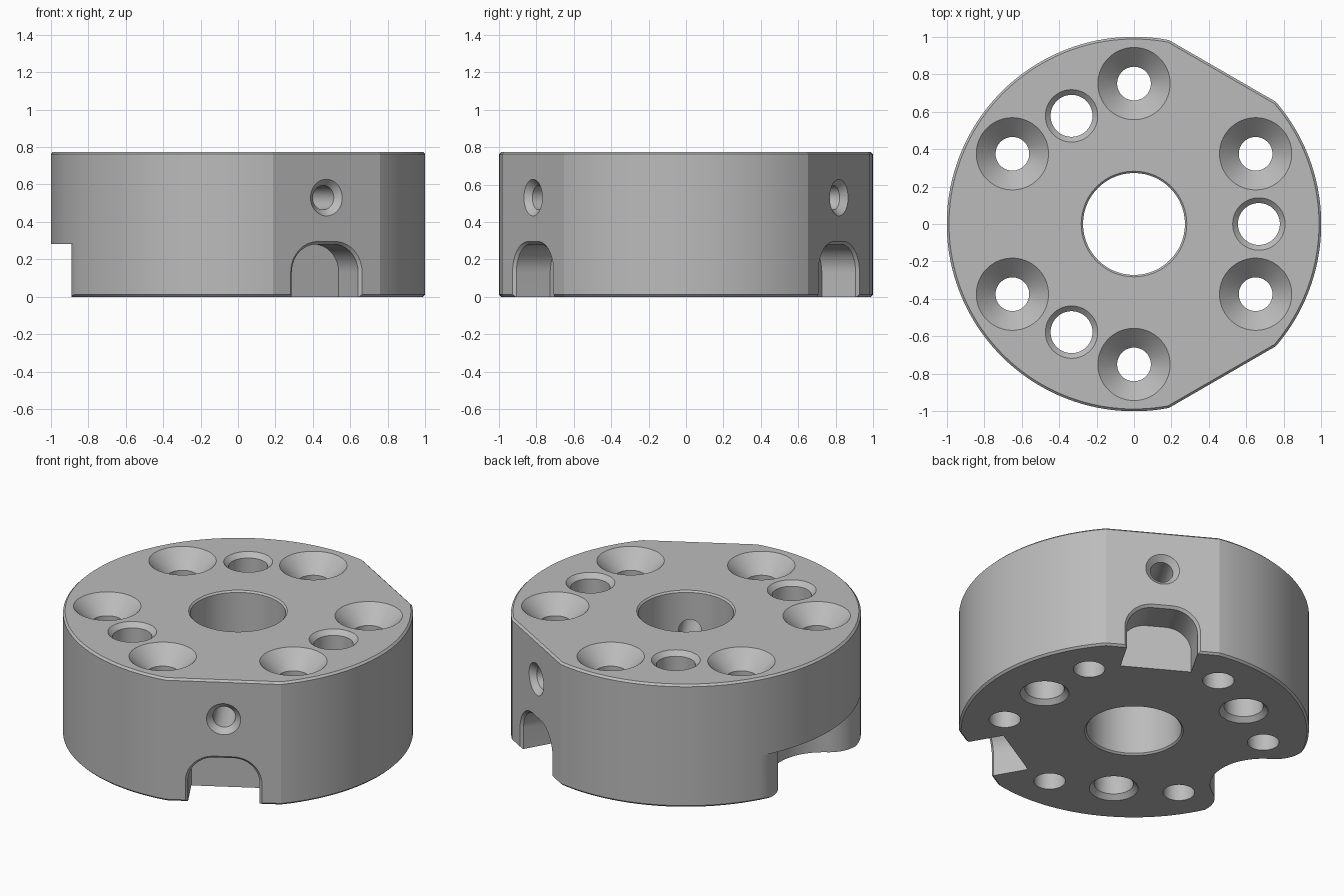
import bpy, bmesh
from math import sin, cos, acos, sqrt, atan2, pi, radians
from mathutils import Vector, Matrix

if "Cube" in bpy.data.objects:
    bpy.data.objects.remove(bpy.data.objects["Cube"])

HEIGHT = 0.774
FLAT = 0.944          # distance of the two side flats from the axis
FLAT_ANGLES = (radians(60), radians(-60))

steel = bpy.data.materials.new("steel grey")
steel.use_nodes = True
steel.diffuse_color = (0.5, 0.5, 0.5, 1)
steel.node_tree.nodes["Principled BSDF"].inputs["Base Color"].default_value = (0.5, 0.5, 0.5, 1)


def loft(name, rings, matrix=Matrix()):
    """Closed solid through rings that share one point count."""
    bm = bmesh.new()
    loops = [[bm.verts.new(matrix @ Vector(p)) for p in ring] for ring in rings]
    n = len(loops[0])
    for a, b in zip(loops, loops[1:]):
        for i in range(n):
            j = (i + 1) % n
            bm.faces.new((a[i], a[j], b[j], b[i]))
    bm.faces.new(loops[0])
    bm.faces.new(loops[-1])
    bmesh.ops.recalc_face_normals(bm, faces=bm.faces)
    mesh = bpy.data.meshes.new(name)
    bm.to_mesh(mesh)
    bm.free()
    mesh.materials.append(steel)
    obj = bpy.data.objects.new(name, mesh)
    bpy.context.collection.objects.link(obj)
    return obj


def arc(cx, cy, r, start, end, steps):
    angles = [start + (end - start) * i / steps for i in range(steps + 1)]
    return [(cx + r * cos(a), cy + r * sin(a)) for a in angles]


def lathe(name, profile, matrix=Matrix(), sides=64):
    rings = [[(x, y, z) for x, y in arc(0, 0, r, 0, 2 * pi, sides)[:-1]] for r, z in profile]
    return loft(name, rings, matrix)


def cut(cutter):
    cutter.hide_render = True
    mod = body.modifiers.new("cut", 'BOOLEAN')
    mod.operation = 'DIFFERENCE'
    mod.solver = 'EXACT'
    mod.object = cutter
    bpy.context.view_layer.objects.active = body
    bpy.ops.object.modifier_apply(modifier=mod.name)
    bpy.data.objects.remove(cutter)


# Round body with two flats and chamfered rims
def outline(inset, z):
    r = 1 - inset
    half = acos((FLAT - inset) / r)
    a, b = FLAT_ANGLES[0] - half, FLAT_ANGLES[0] + half
    pts = arc(0, 0, r, -a, a, 48) + arc(0, 0, r, b, 2 * pi - b, 110)
    return [(x, y, z) for x, y in pts]


RIM = 0.012
body = loft("clamp_body", [outline(RIM, 0), outline(0, RIM),
                           outline(0, HEIGHT - RIM), outline(RIM, HEIGHT)])

# Central bore
cut(lathe("bore_cutter", [(0.302, -0.02), (0.272, 0.01),
                          (0.272, HEIGHT - 0.01), (0.302, HEIGHT + 0.02)], sides=96))

# Six countersunk screw holes
for k in range(6):
    place = Matrix.Rotation(radians(30 + 60 * k), 4, 'Z') @ Matrix.Translation((0.75, 0, 0))
    cut(lathe("screw_cutter", [(0.09, -0.1), (0.09, HEIGHT - 0.103),
                               (0.243, HEIGHT + 0.05)], place))

# Three pin holes, chamfered at both ends
for k in range(3):
    place = Matrix.Rotation(radians(120 * k), 4, 'Z') @ Matrix.Translation((0.667, 0, 0))
    cut(lathe("pin_cutter", [(0.17, -0.03), (0.112, 0.028),
                             (0.112, HEIGHT - 0.028), (0.17, HEIGHT + 0.03)], place))


# Arched slot section at a given distance from the axis
def arch(dist, grow):
    w, top, r = 0.205 + grow, 0.28 + grow, 0.15 + grow
    pts = [(w, -0.1)] + arc(w - r, top - r, r, 0, pi / 2, 16)
    pts += arc(r - w, top - r, r, pi / 2, pi, 16) + [(-w, -0.1)]
    return [(dist, t, z) for t, z in pts]


# Each flat: a radial hole into the bore and an arched slot below it
for angle in FLAT_ANGLES:
    turn = Matrix.Rotation(angle, 4, 'Z')
    radial = turn @ Matrix.Translation((0, 0, 0.53)) @ Matrix.Rotation(pi / 2, 4, 'Y')
    cut(lathe("radial_cutter", [(0.065, 0.1), (0.065, FLAT - 0.033),
                                (0.128, FLAT + 0.03)], radial, 48))
    cut(loft("slot_cutter", [arch(0.72, 0), arch(FLAT - 0.015, 0),
                             arch(FLAT + 0.1, 0.115)], turn))

# Scalloped notch low on the -x side, with rounded shoulders
fillet, scoop = 0.18, 0.3
start = radians(150)
fx, fy = (1 - fillet) * cos(start), (1 - fillet) * sin(start)
sx = fx - sqrt((fillet + scoop) ** 2 - fy ** 2)
meet = atan2(fy, fx - sx)
half = [(1.3 * cos(start), 1.3 * sin(start))]
half += arc(fx, fy, fillet, start, pi + meet, 16)
half += arc(sx, 0, scoop, meet, 0, 12)[1:]
scallop = half + [(x, -y) for x, y in reversed(half[:-1])]
cut(loft("notch_cutter", [[(x, y, z) for x, y in scallop] for z in (-0.1, 0.283)]))

# Smooth curved walls, keep the machined edges crisp
bpy.ops.object.select_all(action='DESELECT')
body.select_set(True)
bpy.context.view_layer.objects.active = body
bpy.ops.object.shade_smooth_by_angle(angle=radians(12))
